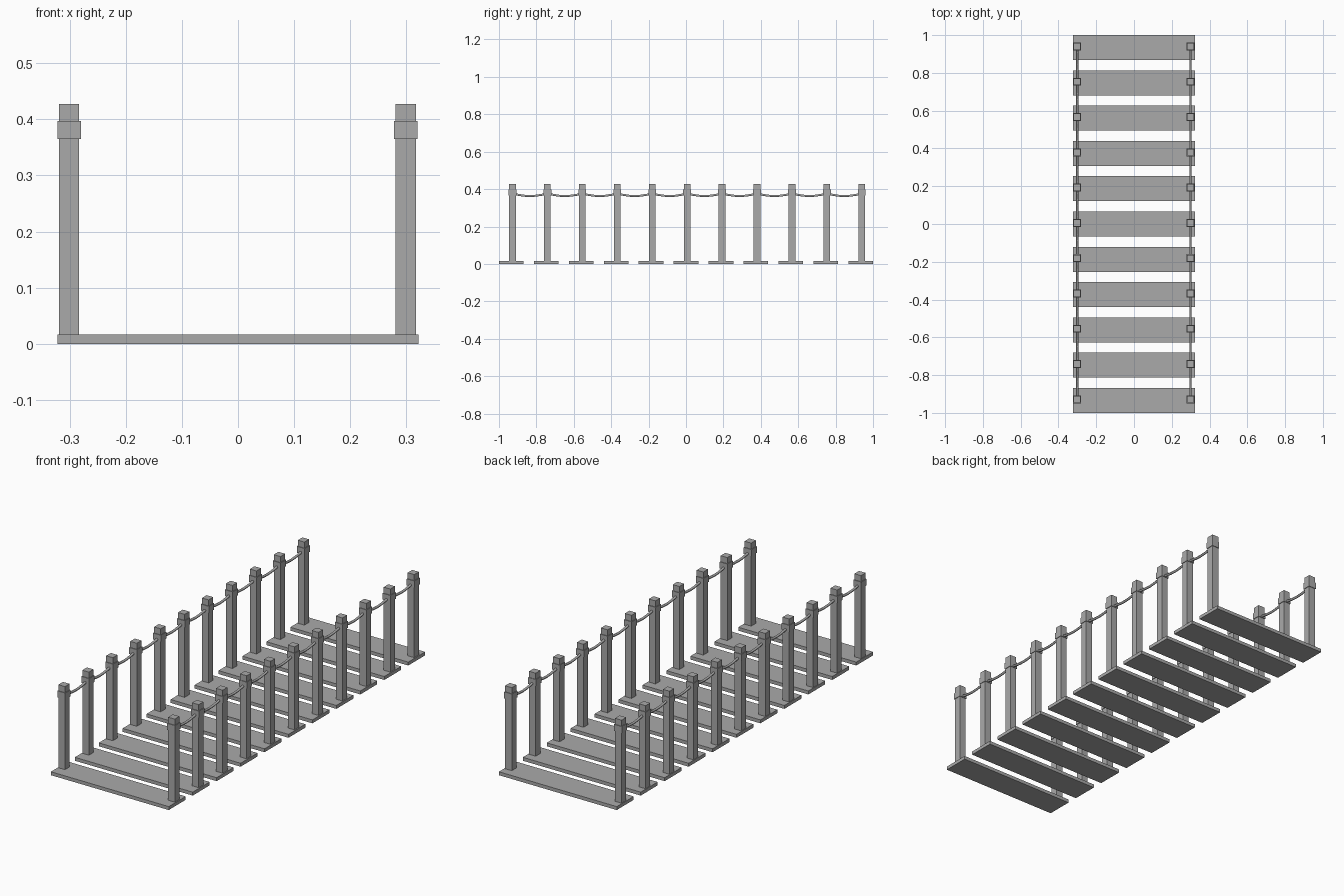
import bpy
import math

if "Cube" in bpy.data.objects:
    bpy.data.objects.remove(bpy.data.objects["Cube"], do_unlink=True)

grey = bpy.data.materials.new("plain grey")
grey.use_nodes = True
GREY = (0.4, 0.4, 0.4, 1)
grey.diffuse_color = GREY
grey.node_tree.nodes["Principled BSDF"].inputs["Base Color"].default_value = GREY

COUNT = 11
PITCH = 0.1868
POST_SHIFT = 0.006


def box(name, centre, size):
    bpy.ops.mesh.primitive_cube_add(size=1, location=centre)
    obj = bpy.context.object
    obj.name = name
    obj.scale = size
    bpy.ops.object.transform_apply(location=False, rotation=False, scale=True)
    obj.data.materials.append(grey)
    return obj


def rope(name, x, ys):
    # Sagging handrail: one dip between each pair of posts
    steps = 6
    points = []
    for a, b in zip(ys, ys[1:]):
        for i in range(steps):
            t = i / steps
            points.append((x, a + (b - a) * t, 0.376 - 0.013 * math.sin(math.pi * t)))
    points.append((x, ys[-1], 0.376))
    curve = bpy.data.curves.new(name, "CURVE")
    curve.dimensions = "3D"
    curve.bevel_depth = 0.006
    curve.bevel_resolution = 1
    curve.use_fill_caps = True
    spline = curve.splines.new("POLY")
    spline.points.add(len(points) - 1)
    for p, co in zip(spline.points, points):
        p.co = (*co, 1)
    curve.materials.append(grey)
    obj = bpy.data.objects.new(name, curve)
    bpy.context.collection.objects.link(obj)


# Deck planks
rows = [(i - (COUNT - 1) / 2) * PITCH for i in range(COUNT)]
for i, y in enumerate(rows):
    box(f"plank_{i + 1}", (0, y, 0.0085), (0.644, 0.132, 0.017))

# Posts, collars and rope rails on both sides
post_rows = [y + POST_SHIFT for y in rows]
for side, x in (("left", 0.299), ("right", -0.301)):
    for i, y in enumerate(post_rows):
        box(f"{side}_post_{i + 1}", (x, y, 0.221), (0.036, 0.036, 0.412))
        box(f"{side}_collar_{i + 1}", (x, y, 0.381), (0.042, 0.042, 0.032))
    rope(f"{side}_rope", x, post_rows)
